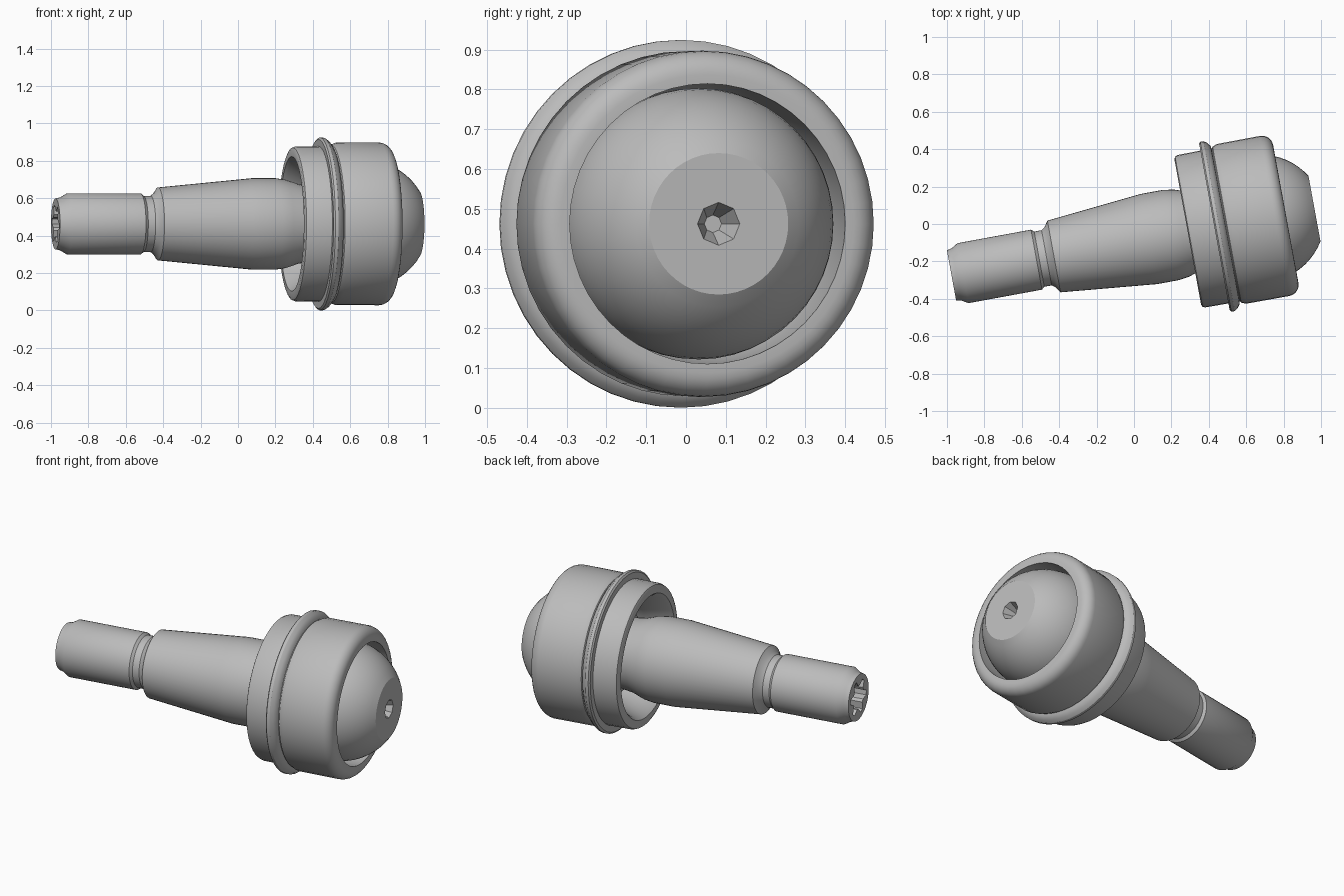
import bpy, bmesh, math
from mathutils import Matrix, Vector

cube = bpy.data.objects.get("Cube")
if cube:
    bpy.data.objects.remove(cube, do_unlink=True)

# The common axis of stud and housing, turned a little about z
AXIS = Matrix.Translation((0, -0.095, 0.4625)) @ Matrix.Rotation(math.radians(10.4), 4, 'Z')

steel = bpy.data.materials.new("grey steel")
grey = (0.5, 0.5, 0.5, 1)
steel.diffuse_color = grey
steel.use_nodes = True
steel.node_tree.nodes["Principled BSDF"].inputs["Base Color"].default_value = grey


def finish(name, bm):
    """Turn a bmesh built along x into a placed object."""
    bmesh.ops.remove_doubles(bm, verts=bm.verts, dist=1e-5)
    bmesh.ops.recalc_face_normals(bm, faces=bm.faces)
    mesh = bpy.data.meshes.new(name)
    bm.to_mesh(mesh)
    bm.free()
    mesh.materials.append(steel)
    obj = bpy.data.objects.new(name, mesh)
    obj.matrix_world = AXIS
    bpy.context.collection.objects.link(obj)
    return obj


def lathe(name, profile, closed=False, sides=48):
    """Revolve (along, radius) points about the axis."""
    bm = bmesh.new()
    verts = [bm.verts.new((t, 0, r)) for t, r in profile]
    pairs = list(zip(verts, verts[1:]))
    if closed:
        pairs.append((verts[-1], verts[0]))
    edges = [bm.edges.new(p) for p in pairs]
    bmesh.ops.spin(bm, geom=verts + edges, cent=(0, 0, 0), axis=(1, 0, 0),
                   angle=math.tau, steps=sides, use_duplicate=False)
    if not closed:
        bmesh.ops.remove_doubles(bm, verts=bm.verts, dist=1e-5)
        bmesh.ops.holes_fill(bm, edges=[e for e in bm.edges if e.is_boundary], sides=0)
    return finish(name, bm)


def cutter(name, t0, t1, radii0, radii1):
    """Tapered prism whose corner radii follow the two lists."""
    bm = bmesh.new()
    n = len(radii0)
    rings = []
    for t, radii in ((t0, radii0), (t1, radii1)):
        rings.append([bm.verts.new((t, r * math.cos(math.tau * i / n), r * math.sin(math.tau * i / n)))
                      for i, r in enumerate(radii)])
    a, b = rings
    for i in range(n):
        j = (i + 1) % n
        bm.faces.new((a[i], a[j], b[j], b[i]))
    bm.faces.new(a)
    bm.faces.new(b)
    obj = finish(name, bm)
    obj.hide_render = True
    obj.hide_viewport = True
    obj.display_type = 'WIRE'
    return obj


def cut(obj, tool):
    mod = obj.modifiers.new("recess", 'BOOLEAN')
    mod.operation = 'DIFFERENCE'
    mod.solver = 'EXACT'
    mod.object = tool


# Stud: threaded shank, groove, tapered seat and ball with a flat nose
BALL, RADIUS, FLAT = 0.69, 0.341, 0.981
shank = [(-0.992, 0.136), (-0.965, 0.142), (-0.93, 0.163), (-0.53, 0.163),
         (-0.515, 0.15), (-0.475, 0.15), (-0.455, 0.165), (-0.435, 0.195),
         (0.04, 0.241), (0.08, 0.245), (0.2, 0.245), (0.26, 0.236), (0.33, 0.212)]
first = math.pi - math.asin(0.2 / RADIUS)
last = math.acos((FLAT - BALL) / RADIUS)
ball = []
for i in range(19):
    a = first + (last - first) * i / 18
    ball.append((BALL + RADIUS * math.cos(a), RADIUS * math.sin(a)))
stud = lathe("ball_stud", shank + ball)

# Star drive recess in the shank end, centre-drill dimple in the ball nose
star = [0.105, 0.105, 0.07, 0.07] * 6
cut(stud, cutter("drive_recess_cutter", -1.1, -0.9, star, star))
cut(stud, cutter("nose_dimple_cutter", 1.021, 0.901, [0.07] * 8, [0.022] * 8))

# Housing: rounded body, stepped collar and a hollow socket around the ball
corner = [(0.765 + 0.06 * math.sin(a), 0.375 + 0.06 * math.cos(a))
          for a in (math.radians(15 * i) for i in range(7))]
socket = [(0.825, 0.352), (0.69, 0.352), (0.58, 0.336), (0.5, 0.298),
          (0.44, 0.29), (0.31, 0.345), (0.292, 0.36)]
collar = [(0.292, 0.395), (0.298, 0.408), (0.312, 0.414), (0.5, 0.416),
          (0.505, 0.424), (0.53, 0.434)]
housing = lathe("socket_housing", collar + corner + socket, closed=True)

# Retaining ring around the collar
ring = lathe("retaining_ring", [(0.437, 0.40), (0.437, 0.452), (0.445, 0.462), (0.462, 0.462),
                                (0.48, 0.45), (0.495, 0.43), (0.5, 0.40)], closed=True)

for obj in (stud, housing, ring):
    bpy.ops.object.select_all(action='DESELECT')
    obj.select_set(True)
    bpy.context.view_layer.objects.active = obj
    bpy.ops.object.shade_smooth_by_angle(angle=math.radians(32))
